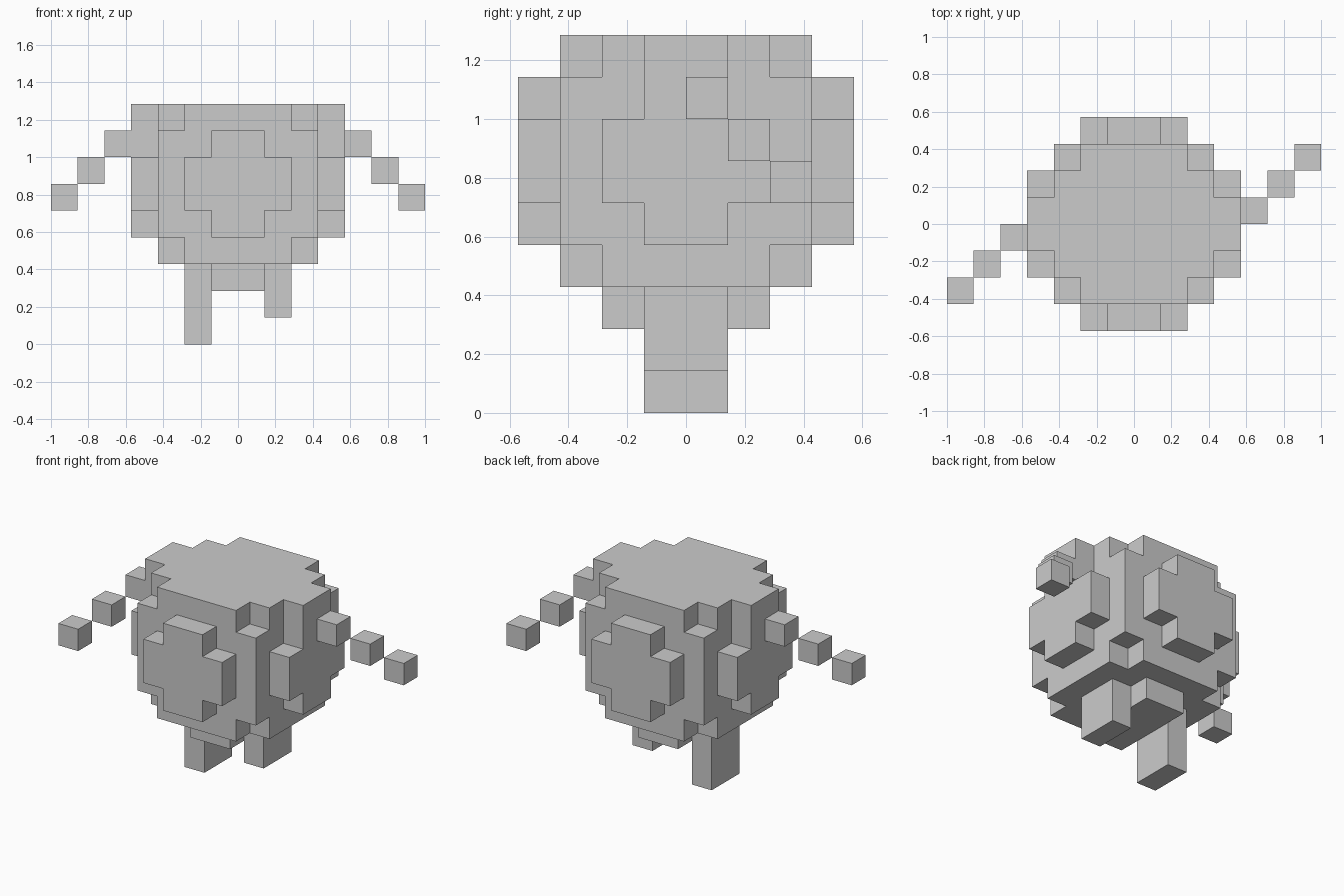
import bpy, bmesh, math
from mathutils import Vector

if "Cube" in bpy.data.objects:
    bpy.data.objects.remove(bpy.data.objects["Cube"])

U = 1 / 7  # edge length of one cube


def block(x0, x1, y0, y1, z0, z1):
    return {(x, y, z) for x in range(x0, x1) for y in range(y0, y1) for z in range(z0, z1)}


# Body: cube-stepped ball of radius 4 centred at height 6, cut flat at the top
body = {c for c in block(-4, 4, -4, 4, 2, 9)
        if (c[0] + .5) ** 2 + (c[1] + .5) ** 2 + (c[2] + .5 - 6) ** 2 < 16}
# Shoulders reach the flat top
body |= block(-4, -3, -1, 1, 8, 9) | block(3, 4, -1, 1, 8, 9)

# Arms: diagonal chains of cubes, one swung back and one swung forward
right_arm = {(4 + i, i, 7 - i) for i in range(3)}
left_arm = {(-1 - x, -1 - y, z) for x, y, z in right_arm}

parts = {
    "body": body,
    "right_arm": right_arm,
    "left_arm": left_arm,
    "left_leg": block(-2, -1, -1, 1, 0, 2),
    "right_leg": block(1, 2, -1, 1, 1, 2),
}
filled = set().union(*parts.values())


def build(name, cells):
    """Mesh the exposed cube sides and merge flat areas."""
    bm = bmesh.new()
    for c in sorted(cells):
        centre = Vector(c) + Vector((.5, .5, .5))
        for axis in range(3):
            for sign in (-1, 1):
                n = Vector((0, 0, 0))
                n[axis] = sign
                if tuple(int(a + b) for a, b in zip(c, n)) in filled:
                    continue
                s = Vector((0, 0, 0))
                s[(axis + 1) % 3] = .5
                t = n.cross(s)
                mid = centre + n * .5
                corners = (mid - s - t, mid + s - t, mid + s + t, mid - s + t)
                bm.faces.new([bm.verts.new(p * U) for p in corners])
    bmesh.ops.remove_doubles(bm, verts=bm.verts, dist=U * .01)
    bmesh.ops.dissolve_limit(bm, angle_limit=math.radians(1), verts=bm.verts, edges=bm.edges)
    mesh = bpy.data.meshes.new(name)
    bm.to_mesh(mesh)
    bm.free()
    bpy.context.collection.objects.link(bpy.data.objects.new(name, mesh))


for name, cells in parts.items():
    build(name, cells)
